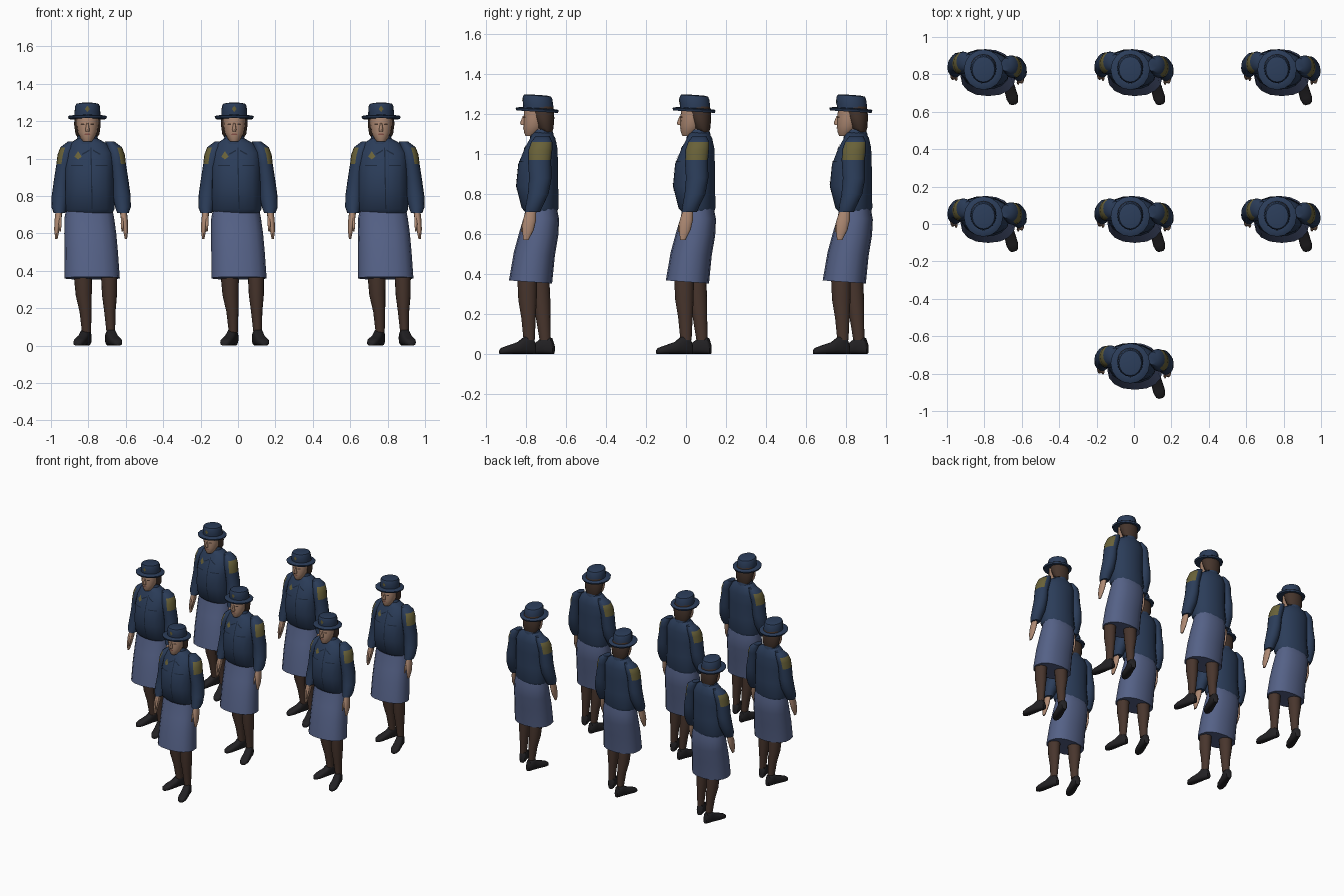
import bpy
import bmesh
from math import sin, cos, tau, radians, copysign
from mathutils import Vector
from mathutils.bvhtree import BVHTree

cube = bpy.data.objects.get("Cube")
if cube:
    bpy.data.objects.remove(cube, do_unlink=True)

CM = 0.01  # every measure below is in hundredths of a unit
parts = []


def material(name, r, g, b):
    mat = bpy.data.materials.new(name)
    mat.use_nodes = True
    mat.diffuse_color = (r, g, b, 1)
    bsdf = next(n for n in mat.node_tree.nodes if n.type == "BSDF_PRINCIPLED")
    bsdf.inputs["Base Color"].default_value = (r, g, b, 1)
    bsdf.inputs["Roughness"].default_value = 0.9
    return mat


navy = material("navy cloth", .024, .046, .10)
seam = material("dark seam", .010, .019, .04)
blue = material("slate blue cloth", .09, .12, .24)
skin = material("skin", .42, .25, .17)
hair = material("brown hair", .06, .035, .025)
tights = material("dark tights", .065, .036, .026)
leather = material("black leather", .016, .015, .017)
olive = material("olive gold", .14, .12, .04)
lips = material("lips", .25, .09, .07)


def finish(name, bm, *mats, angle=45):
    """Turn a bmesh into a smooth part with sharp creases."""
    mesh = bpy.data.meshes.new(name)
    bm.to_mesh(mesh)
    bm.free()
    for mat in mats:
        mesh.materials.append(mat)
    for face in mesh.polygons:
        face.use_smooth = True
    mesh.set_sharp_from_angle(angle=radians(angle))
    obj = bpy.data.objects.new(name, mesh)
    bpy.context.collection.objects.link(obj)
    parts.append(obj)
    return obj


def skin_rings(name, rings, *mats):
    """Bridge rings of points and cap both ends."""
    bm = bmesh.new()
    loops = [[bm.verts.new(p * CM) for p in ring] for ring in rings]
    for low, high in zip(loops, loops[1:]):
        for i in range(len(low)):
            j = (i + 1) % len(low)
            bm.faces.new((low[i], low[j], high[j], high[i]))
    bm.faces.new(loops[0])
    bm.faces.new(loops[-1])
    bmesh.ops.recalc_face_normals(bm, faces=bm.faces)
    return finish(name, bm, *mats)


def oval(rx, ry, power=1.0, sides=16):
    """Points of an ellipse; a power under one squares it off."""
    for i in range(sides):
        c, s = cos(tau * i / sides), sin(tau * i / sides)
        yield (rx * copysign(abs(c) ** power, c), ry * copysign(abs(s) ** power, s))


def loft(name, sections, *mats, turn=0, tilt=0, power=1.0, mirror=False, shift=0):
    """Stack level ovals given as (z, x, y, x radius, y radius)."""
    c, s = cos(radians(turn)), sin(radians(turn))
    side = -1 if mirror else 1
    rings = []
    for z, x, y, rx, ry in sections:
        rings.append([Vector((side * (x + u * c - v * s), y + shift + u * s + v * c, z + tilt * v))
                      for u, v in oval(rx, ry, power)])
    return skin_rings(name, rings, *mats)


def drape(name, target, corners, mat, steps=4):
    """Lay a thin four-cornered sheet (x, z) on the front of a part."""
    bm = bmesh.new()
    bm.from_mesh(target.data)
    tree = BVHTree.FromBMesh(bm)
    bm.free()
    a, b, c, d = (Vector((x, 0, z)) * CM for x, z in corners)
    sheet = bmesh.new()
    grid = []
    for i in range(steps + 1):
        for j in range(steps + 1):
            p = a.lerp(b, i / steps).lerp(d.lerp(c, i / steps), j / steps)
            hit = tree.ray_cast(p - Vector((0, 1, 0)), Vector((0, 1, 0)))[0]
            grid.append(sheet.verts.new(hit - Vector((0, .003, 0))) if hit else None)
    row = steps + 1
    for i in range(steps):
        for j in range(steps):
            quad = [grid[i * row + j], grid[(i + 1) * row + j],
                    grid[(i + 1) * row + j + 1], grid[i * row + j + 1]]
            if all(quad):
                sheet.faces.new(quad)
    return finish(name, sheet, mat)


def shoe(name, heel, toe):
    """Sweep upright sections from heel to toe."""
    heel, toe = Vector((*heel, 0)), Vector((*toe, 0))
    across = (toe - heel).normalized().cross(Vector((0, 0, 1)))
    rings = []
    for t, width, height in ((0, 1.8, 5), (.06, 2.5, 8), (.28, 2.7, 9),
                             (.48, 3, 6), (.8, 3.2, 4), (.95, 2.4, 3), (1, 1.2, 2)):
        base = heel.lerp(toe, t) + Vector((0, 0, height / 2))
        rings.append([base + across * u + Vector((0, 0, v))
                      for u, v in oval(width, height / 2, .7)])
    return skin_rings(name, rings, leather)


# Legs and shoes, the left foot stepping forward and out
loft("left_leg", [(7, 10.5, 0, 2.3, 2.8), (18, 10, -.3, 3, 3.6),
                  (27, 9.8, -.8, 4, 4.6), (40, 9.5, -1, 4.4, 5)], tights)
loft("right_leg", [(7, -2.5, 8, 2.4, 2.8), (18, -3, 7, 3.2, 3.6),
                   (27, -4, 6, 4.3, 4.6), (40, -4.5, 5, 5, 5)], tights)
shoe("left_shoe", (9.5, 3), (14.5, -14.7))
shoe("right_shoe", (-1.8, 12.3), (-7.5, -5))

# Skirt and jacket body
loft("skirt", [(36, .5, .7, 14.8, 10.8), (50, 0, 2.6, 14.3, 10.3),
               (60, -.5, 4.8, 13.9, 9.8), (68, -1, 6.2, 13.3, 8.8),
               (75, -1, 6.2, 12, 7.4)], blue, power=.88, tilt=-.07)
torso = loft("jacket_body", [(71, -1, 6, 12.5, 8), (73, -1, 5.5, 13.6, 9.3),
                             (84, -1, 4, 13.2, 10.6), (95, -1, 4.5, 13.2, 10),
                             (103, -1, 6, 13, 8.2), (108, -1.5, 6.8, 10, 6.3),
                             (111, -2, 6.5, 5, 4.8)], navy, turn=-6, power=.92)
loft("neck", [(107, -2, 6, 4, 4), (115, -2, 5, 3.8, 4)], skin)
loft("collar", [(108.5, -2, 6.3, 6.3, 6), (109.5, -2, 6.3, 6.2, 5.9),
                (112.5, -2, 6.6, 4.8, 4.6)], navy, tilt=.12)

# Front of the jacket
drape("front_seam", torso, [(.2, 73), (.8, 73), (.2, 106), (-.4, 106)], seam, 8)
drape("chest_badge", torso, [(-9, 101), (-7, 99.5), (-5, 101), (-7, 104)], olive)
for side in (-1, 1):
    x = side * 6.5 - 1
    drape("pocket_seam", torso, [(x - 3.2, 96), (x + 3.2, 96), (x + 3.2, 96.6), (x - 3.2, 96.6)], seam)
    drape("lapel_seam", torso, [(side * 1, 104), (side * 4.5, 102), (side * 5.2, 102.4),
                                (side * 1, 104.8)], seam)

# Sleeves with shoulder patches, then hands
for label, mirror, shift in (("left", False, 0), ("right", True, 2)):
    sleeve = loft(label + "_sleeve",
                  [(109, 10, 6.7, 2.5, 3.5), (106, 12.3, 6.3, 4.2, 5.3),
                   (102, 13.4, 5.6, 4.6, 6), (97, 14.2, 5.2, 4.4, 5.8),
                   (88, 15.4, 5.6, 4.6, 5.6), (80, 16.3, 4.5, 4.8, 5.2),
                   (74, 17, 2.5, 4.2, 4.3), (71, 17, 1.6, 3.1, 3.8)],
                  navy, olive, mirror=mirror, shift=shift)
    for face in sleeve.data.polygons:
        outward = -face.normal.x if mirror else face.normal.x
        if .97 < face.center.z < 1.06 and outward > .35:
            face.material_index = 1
    loft(label + "_hand", [(73, 17, 1.2, 1.9, 2.4), (67, 17.8, .2, 1.8, 3.3),
                           (62, 18.4, -.6, 1.4, 2.9), (57, 18.6, -1.6, .6, 1.3)],
         skin, mirror=mirror, shift=shift)
    loft(label + "_thumb", [(70, 16.8, -.8, .9, 1), (65, 16.6, -2.8, .8, .9),
                            (61, 16.6, -3.6, .4, .5)],
         skin, mirror=mirror, shift=shift)

# Head
face = loft("face", [(109, -2, .6, 2.2, 2.4), (111, -2, 1.6, 3.8, 4.2),
                     (114, -2, 2.6, 5.2, 5.5), (118, -2, 3.2, 5.8, 6),
                     (124, -2, 4, 6, 6.3)], skin)
loft("nose", [(114.5, -2, -2.8, 1, 1.3), (115.5, -2, -3, 1.1, 1.6),
              (119, -2, -2.4, .5, .8)], skin)
loft("hair", [(111, -2, 9, 5, 2.6), (113, -2, 8, 6.4, 4.2),
              (118, -2, 7, 7.1, 5.6), (121, -2, 6.2, 7, 6.2),
              (124, -2, 5, 6.7, 7)], hair)
drape("mouth", face, [(-3.7, 112.7), (-.3, 112.7), (-.8, 113.4), (-3.2, 113.4)], lips)
for side in (-1, 1):
    x = side * 2.6 - 2
    drape("eye", face, [(x - 1, 118), (x + 1, 118), (x + .8, 118.8), (x - .8, 118.8)], hair)

# Hat
loft("hat_brim", [(121.2, -2, 4, 10, 10.4), (122.4, -2, 4, 10.5, 10.8),
                  (122.8, -2, 4, 10, 10.3), (123, -2, 4.3, 6.6, 7.4)], navy, tilt=-.06)
crown = loft("hat_crown", [(122, -2, 4.6, 6.9, 7.5), (124.5, -2, 4.5, 6.9, 7.6),
                           (128, -2, 4.2, 6.6, 7.4), (129.2, -2, 4.2, 6, 6.8),
                           (129.6, -2, 4.2, 4, 4.6)], navy, tilt=-.07)
drape("hat_badge", crown, [(-2, 124.8), (-.7, 126.5), (-2, 128.3), (-3.3, 126.5)], olive)

# The same figure repeated: two rows of three and one alone in front
STEP = .785
for row, columns in ((1, (-1, 0, 1)), (0, (-1, 1)), (-1, (0,))):
    for column in columns:
        for part in parts:
            twin = part.copy()
            twin.location = (column * STEP, row * STEP, 0)
            bpy.context.collection.objects.link(twin)
